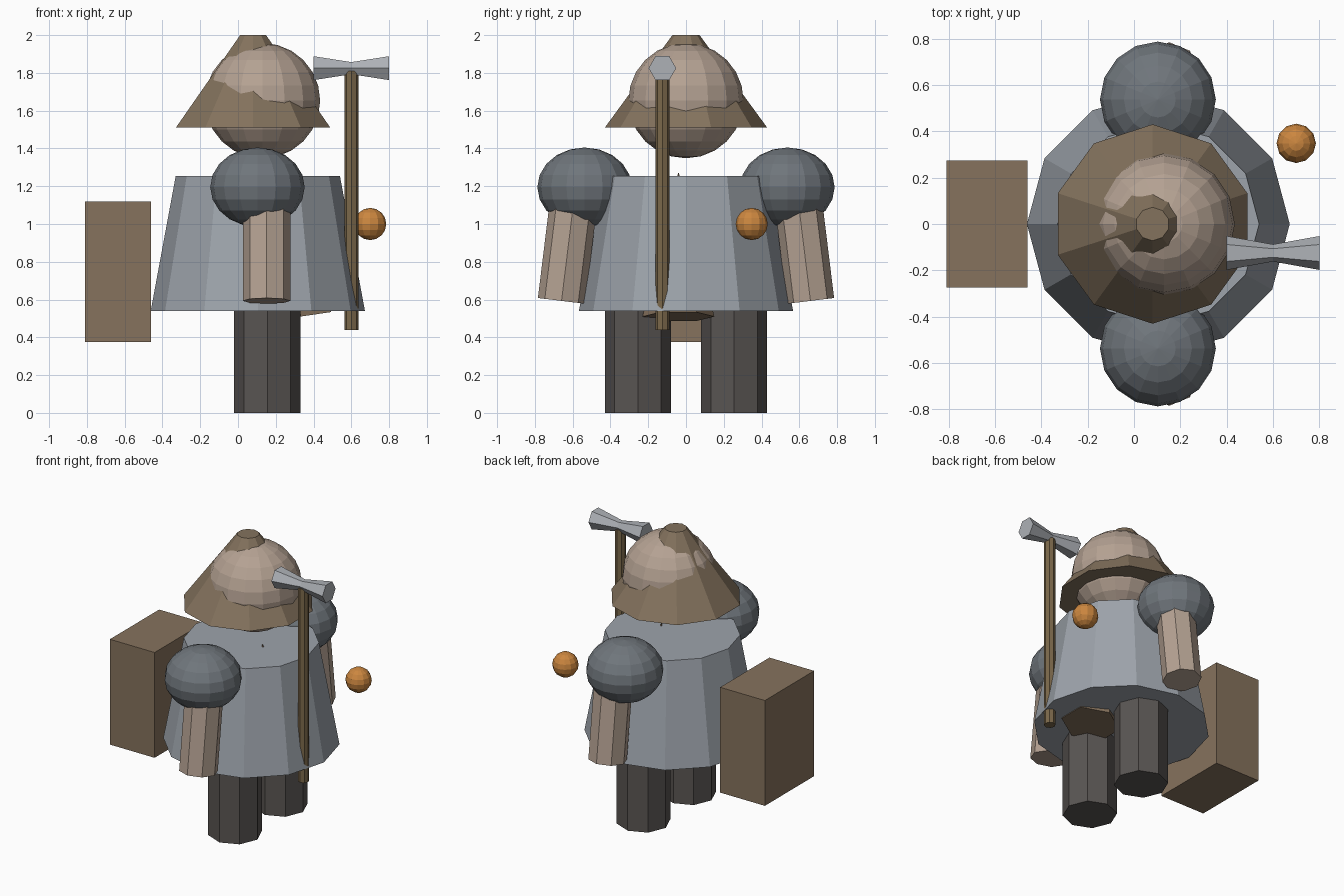
import bpy, bmesh
from math import sin, cos, pi, radians, atan2
from mathutils import Vector

if "Cube" in bpy.data.objects:
    bpy.data.objects.remove(bpy.data.objects["Cube"])


def material(name, rgb):
    m = bpy.data.materials.new(name)
    m.diffuse_color = (*rgb, 1)
    m.use_nodes = True
    m.node_tree.nodes["Principled BSDF"].inputs["Base Color"].default_value = m.diffuse_color
    return m


STEEL = material("steel", (0.34, 0.37, 0.41))
BLADE = material("blade", (0.42, 0.44, 0.47))
IRON = material("iron", (0.16, 0.18, 0.20))
SKIN = material("skin", (0.46, 0.36, 0.29))
FELT = material("felt", (0.23, 0.17, 0.11))
LEATHER = material("leather", (0.24, 0.17, 0.11))
WOOD = material("wood", (0.20, 0.14, 0.07))
CLOTH = material("cloth", (0.10, 0.09, 0.085))
GLOW = material("glow", (0.60, 0.24, 0.05))


def finish(name, bm, mat, loc, rot=(0, 0, 0)):
    bmesh.ops.recalc_face_normals(bm, faces=bm.faces)
    me = bpy.data.meshes.new(name)
    bm.to_mesh(me)
    bm.free()
    me.materials.append(mat)
    ob = bpy.data.objects.new(name, me)
    ob.location, ob.rotation_euler = loc, rot
    bpy.context.collection.objects.link(ob)
    return ob


def prism(name, mat, sides, rings, loc, rot=(0, 0, 0)):
    """Capped stack of regular polygons; rings are (radius, z)."""
    bm = bmesh.new()
    loops = [[bm.verts.new((r * sin(2 * pi * i / sides), r * cos(2 * pi * i / sides), z))
              for i in range(sides)] for r, z in rings]
    for a, b in zip(loops, loops[1:]):
        for i in range(sides):
            j = (i + 1) % sides
            bm.faces.new((a[i], a[j], b[j], b[i]))
    bm.faces.new(loops[0])
    bm.faces.new(loops[-1])
    return finish(name, bm, mat, loc, rot)


def ball(name, mat, segs, rings, size, loc):
    bm = bmesh.new()
    bmesh.ops.create_uvsphere(bm, u_segments=segs, v_segments=rings, radius=1)
    bmesh.ops.scale(bm, vec=Vector(size), verts=bm.verts)
    return finish(name, bm, mat, loc)


# Torso, head and hat
prism("torso", STEEL, 12, [(0.567, 0.54), (0.435, 1.253)], (0.105, 0, 0))
ball("head", SKIN, 16, 12, (0.305, 0.305, 0.305), (0.13, 0, 1.653))
prism("hat", FELT, 10, [(0.43, 1.51), (0.072, 2.0)], (0.08, 0, 0))

# Beard cone, mostly inside the torso
tilt = atan2(0.11, 0.76)
prism("beard", LEATHER, 6, [(0.19, 0), (0.002, 0.768)], (0.33, -0.04, 0.51), (0, -tilt, 0))

# Legs, arms and shoulder guards on both sides
for s, side in ((-1, "front"), (1, "back")):
    prism(f"{side}_leg", CLOTH, 8, [(0.175, 0), (0.175, 0.60)], (0.155, 0.255 * s, 0))
    prism(f"{side}_arm", SKIN, 8, [(0.126, 0), (0.126, 0.60)],
          (0.152, 0.659 * s, 0.593), (radians(7) * s, 0, 0))
    ball(f"{side}_shoulder_guard", IRON, 16, 10, (0.25, 0.25, 0.21), (0.103, 0.537 * s, 1.195))

# Backpack
bm = bmesh.new()
bmesh.ops.create_cube(bm, size=1)
bmesh.ops.scale(bm, vec=Vector((0.35, 0.55, 0.745)), verts=bm.verts)
finish("backpack", bm, LEATHER, (-0.635, 0, 0.7475))

# Hammer: shaft and waisted six-sided head
prism("hammer_shaft", WOOD, 8, [(0.037, 0.44), (0.037, 1.81)], (0.60, -0.125, 0))
prism("hammer_head", BLADE, 6, [(0.073, -0.2), (0.037, 0), (0.073, 0.2)],
      (0.60, -0.125, 1.825), (0, pi / 2, 0))

# Lantern ball
ball("lantern", GLOW, 12, 8, (0.085, 0.085, 0.085), (0.70, 0.348, 1.0))
